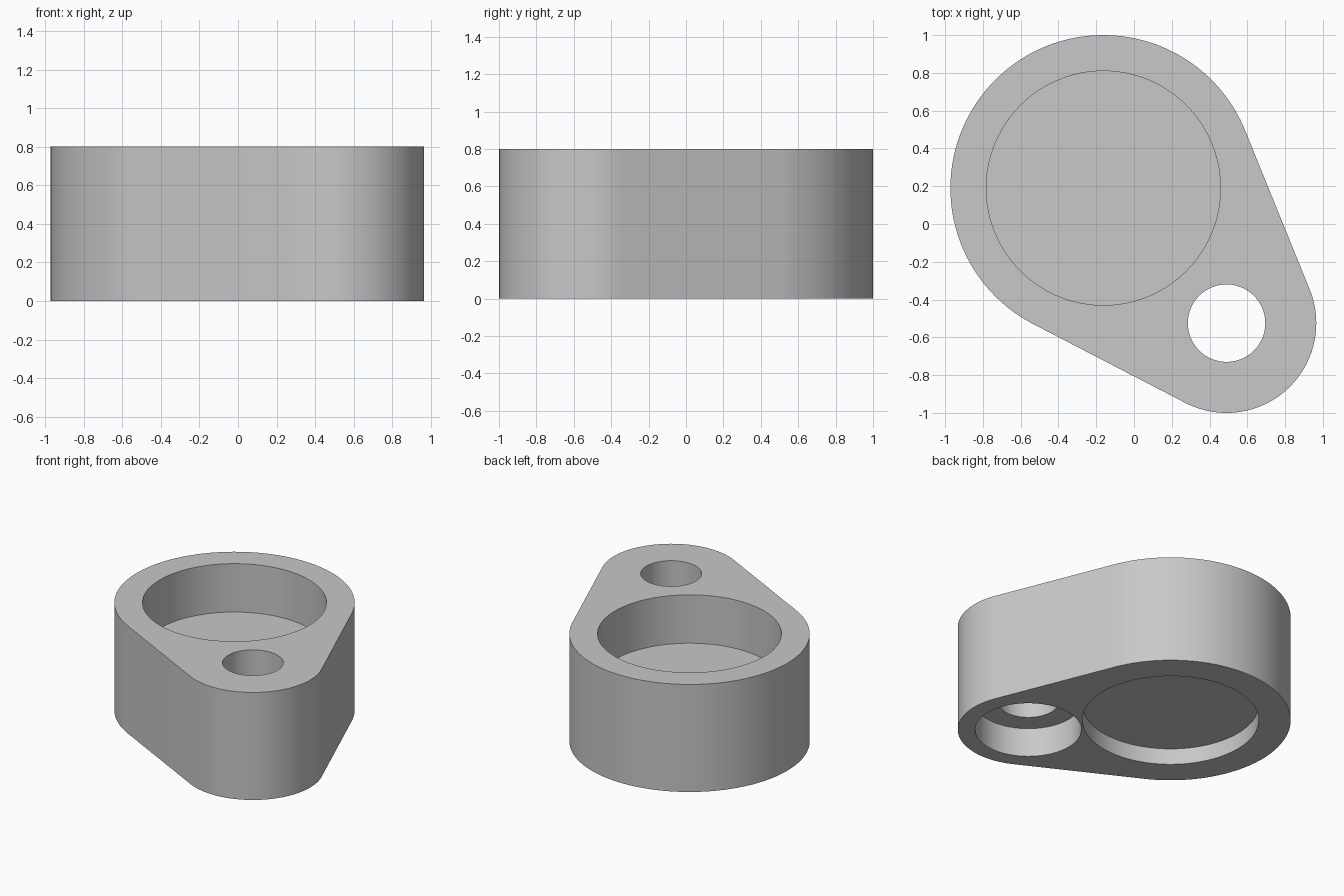
import bpy, bmesh
from math import atan2, acos, hypot, pi, cos, sin, radians

cube = bpy.data.objects.get("Cube")
if cube:
    bpy.data.objects.remove(cube, do_unlink=True)

HEIGHT = 0.8
BIG, BIG_R = (-0.162, 0.19), 0.81
SMALL, SMALL_R = (0.49, -0.525), 0.475

grey = bpy.data.materials.new("plain_grey")
grey.use_nodes = True
grey.diffuse_color = (0.58, 0.58, 0.58, 1)
grey.node_tree.nodes["Principled BSDF"].inputs["Base Color"].default_value = grey.diffuse_color


def arc(centre, radius, start, end, steps):
    angles = [start + (end - start) * i / steps for i in range(steps + 1)]
    return [(centre[0] + radius * cos(a), centre[1] + radius * sin(a)) for a in angles]


def prism(name, outline, bottom, top):
    """Extrude a flat outline into a closed solid."""
    bm = bmesh.new()
    face = bm.faces.new([bm.verts.new((x, y, bottom)) for x, y in outline])
    grown = bmesh.ops.extrude_face_region(bm, geom=[face])["geom"]
    verts = [v for v in grown if isinstance(v, bmesh.types.BMVert)]
    bmesh.ops.translate(bm, verts=verts, vec=(0, 0, top - bottom))
    bmesh.ops.recalc_face_normals(bm, faces=bm.faces)
    mesh = bpy.data.meshes.new(name)
    bm.to_mesh(mesh)
    bm.free()
    mesh.materials.append(grey)
    obj = bpy.data.objects.new(name, mesh)
    bpy.context.collection.objects.link(obj)
    return obj


# Body: two round ends joined by their outer tangents
dx, dy = SMALL[0] - BIG[0], SMALL[1] - BIG[1]
axis = atan2(dy, dx)
spread = acos((BIG_R - SMALL_R) / hypot(dx, dy))
outline = arc(BIG, BIG_R, axis + spread, axis + 2 * pi - spread, 96)
outline += arc(SMALL, SMALL_R, axis - spread, axis + spread, 64)
body = prism("body", outline, 0, HEIGHT)

# Round pockets, counterbore and through hole
cuts = [
    ("top_pocket", BIG, 0.62, 0.44, HEIGHT + 0.1),
    ("bottom_pocket", BIG, 0.595, -0.1, 0.12),
    ("counterbore", SMALL, 0.358, -0.1, 0.215),
    ("through_hole", SMALL, 0.205, -0.2, HEIGHT + 0.1),
]
cutters = []
for name, centre, radius, bottom, top in cuts:
    cutter = prism(name, arc(centre, radius, 0, 2 * pi, 96)[:-1], bottom, top)
    cutter.hide_render = True
    cutters.append(cutter)
    mod = body.modifiers.new(name, "BOOLEAN")
    mod.operation = "DIFFERENCE"
    mod.solver = "EXACT"
    mod.object = cutter

# Bake the cuts and drop the cutters
bpy.context.view_layer.update()
baked = bpy.data.meshes.new_from_object(body.evaluated_get(bpy.context.evaluated_depsgraph_get()))
body.modifiers.clear()
body.data = baked
for cutter in cutters:
    bpy.data.objects.remove(cutter, do_unlink=True)

for obj in bpy.context.selected_objects:
    obj.select_set(False)
body.select_set(True)
bpy.context.view_layer.objects.active = body
bpy.ops.object.shade_smooth_by_angle(angle=radians(30))
